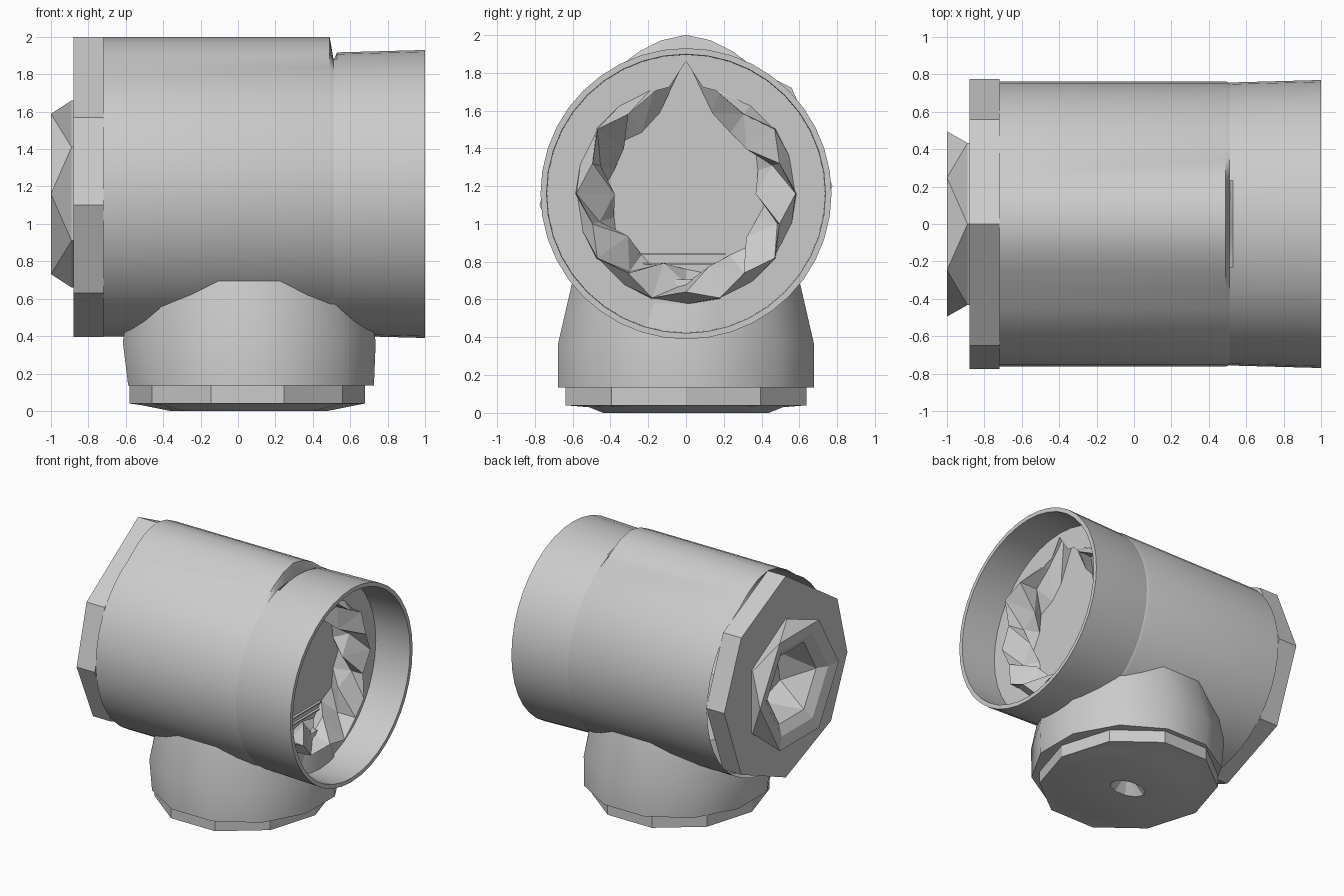
import bpy, random
from math import sin, cos, pi, radians

random.seed(4)
cube = bpy.data.objects.get("Cube")
if cube:
    bpy.data.objects.remove(cube, do_unlink=True)

AXIS_Z = 1.16

grey = bpy.data.materials.new("plain grey")
grey.use_nodes = True
COLOUR = (0.6, 0.6, 0.6, 1)
grey.diffuse_color = COLOUR
grey.node_tree.nodes["Principled BSDF"].inputs["Base Color"].default_value = COLOUR


def barrel_ring(x, radius, sides, turn=0.0):
    """Ring around the horizontal axis, starting at the top.
    x and radius are numbers or functions of (index, angle)."""
    pts = []
    for i in range(sides):
        a = 2 * pi * i / sides
        r = radius(i, a) if callable(radius) else radius
        px = x(i, a) if callable(x) else x
        pts.append((px, r * sin(a + turn), AXIS_Z + r * cos(a + turn)))
    return pts


def post_ring(z, rx, ry, sides, turn=0.0, cx=0.06):
    """Ring around the vertical axis of the lower outlet."""
    return [(cx + rx * cos(2 * pi * i / sides + turn),
             ry * sin(2 * pi * i / sides + turn), z) for i in range(sides)]


def loft(name, rings, caps=(True, True), smooth=None, split=False):
    """Skin equal-sized rings; split makes each quad two triangles."""
    n = len(rings[0])
    verts = [p for ring in rings for p in ring]
    faces = []
    for k in range(len(rings) - 1):
        for i in range(n):
            j = (i + 1) % n
            a, b, c, d = k * n + i, k * n + j, (k + 1) * n + j, (k + 1) * n + i
            faces += [(a, b, d), (b, c, d)] if split else [(a, b, c, d)]
    if caps[0]:
        faces.append(tuple(reversed(range(n))))
    if caps[1]:
        last = (len(rings) - 1) * n
        faces.append(tuple(range(last, last + n)))
    mesh = bpy.data.meshes.new(name)
    mesh.from_pydata(verts, [], faces)
    mesh.materials.append(grey)
    obj = bpy.data.objects.new(name, mesh)
    bpy.context.collection.objects.link(obj)
    bpy.ops.object.select_all(action="DESELECT")
    obj.select_set(True)
    bpy.context.view_layer.objects.active = obj
    bpy.ops.object.mode_set(mode="EDIT")
    bpy.ops.mesh.select_all(action="SELECT")
    bpy.ops.mesh.normals_make_consistent(inside=False)
    bpy.ops.object.mode_set(mode="OBJECT")
    if smooth:
        bpy.ops.object.shade_smooth_by_angle(angle=radians(smooth))
    return obj


def crest(base, amount, spread=0.45):
    """Round section with a raised (or dipped) crest at the top."""
    def radius(i, a):
        a = min(a, 2 * pi - a)
        return base + amount * max(0, 1 - (a / spread) ** 1.4)
    return radius


# Main barrel with its raised crest and the notch beside the collar
loft("main_barrel", [
    barrel_ring(-0.72, crest(0.762, 0.078), 40),
    barrel_ring(0.49, crest(0.762, 0.078), 40),
    barrel_ring(0.512, crest(0.755, -0.06, 0.28), 40),
], caps=(False, True), smooth=30)

# Uneven eight-sided end cap with a hole in its face
CAP = [(0, 2.0), (0.56, 1.72), (0.775, 1.2), (0.56, 0.63),
       (0, 0.395), (-0.57, 0.63), (-0.775, 1.1), (-0.65, 1.57)]


def cap_ring(x, scale=1.0):
    return [(x, y * scale, AXIS_Z + (z - AXIS_Z) * scale) for y, z in CAP]


loft("end_cap", [cap_ring(-0.72, 0.9), cap_ring(-0.72), cap_ring(-0.88),
                 cap_ring(-0.88, 0.5)], caps=(False, False))

# Six-sided twisted ring on the end cap, opening into a deep recess
half = pi / 6
loft("end_ring", [
    barrel_ring(-0.87, 0.50, 6),
    barrel_ring(-0.89, 0.50, 6),
    barrel_ring(-1.0, 0.495, 6, half),
    barrel_ring(-0.98, 0.39, 6, half),
    barrel_ring(-0.93, 0.31, 6, half),
    barrel_ring(-0.66, lambda i, a: 0.22 + 0.06 * (i % 2), 6, 2 * half),
], caps=(False, True), split=True)

# Open collar: outer wall, thin lip, straight bore and flat inner shoulder
FLOOR = 0.70
SEG = 40
loft("open_collar", [
    barrel_ring(0.51, crest(0.755, -0.06, 0.28), SEG),
    barrel_ring(0.53, 0.757, SEG),
    barrel_ring(1.0, 0.77, SEG),
    barrel_ring(1.0, 0.738, SEG),
    barrel_ring(FLOOR, 0.735, SEG),
    barrel_ring(FLOOR, lambda i, a: 0.70 if i == 0 else 0.57, SEG),
], caps=(True, False), smooth=30)

# Jagged crown on the shoulder, falling to a flat back wall
TEETH = 20


def gap(a):
    """True near the top, where the crown is missing."""
    return min(a, 2 * pi - a) < 0.4


def tip_x(i, a):
    return FLOOR if gap(a) else FLOOR + random.uniform(0.05, 0.13)


def tip_r(i, a):
    return 0.56 if gap(a) else (0.58 if i % 2 else 0.52)


def inner_r(i, a):
    if gap(a):
        return 0.72 if i == 0 else 0.56
    return (0.38 if i % 2 else 0.50) + random.uniform(-0.03, 0.03)


loft("jagged_crown", [
    barrel_ring(FLOOR - 0.01, lambda i, a: 0.72 if i == 0 else 0.585, TEETH),
    barrel_ring(tip_x, lambda i, a: 0.72 if i == 0 else tip_r(i, a), TEETH),
    barrel_ring(0.66, inner_r, TEETH),
    barrel_ring(0.57, lambda i, a: 0.72 if i == 0 else 0.40 + 0.05 * (i % 2), TEETH),
], caps=(False, True), split=True)

# Two narrow ledges low on the back wall
for k, z in enumerate((0.79, 0.84)):
    bpy.ops.mesh.primitive_cube_add(size=1, location=(0.575, -0.02, z))
    ledge = bpy.context.object
    ledge.name = f"inner_ledge_{k + 1}"
    ledge.scale = (0.03, 0.46, 0.008)
    ledge.data.materials.append(grey)

# Lower outlet body
loft("outlet_body", [
    post_ring(0.705, 0.64, 0.62, 12, pi / 12),
    post_ring(0.37, 0.70, 0.70, 12, pi / 12),
    post_ring(0.135, 0.68, 0.70, 12, pi / 12, cx=0.07),
], smooth=35)

# Outlet foot with a nearly flat underside and small recess
loft("outlet_foot", [
    post_ring(0.16, 0.63, 0.67, 10, cx=0.05),
    post_ring(0.04, 0.63, 0.67, 10, cx=0.05),
    post_ring(0.03, 0.57, 0.54, 10),
    post_ring(0.0, 0.42, 0.46, 10),
    post_ring(0.005, 0.15, 0.09, 10),
    post_ring(0.09, 0.06, 0.04, 10),
], smooth=20)
